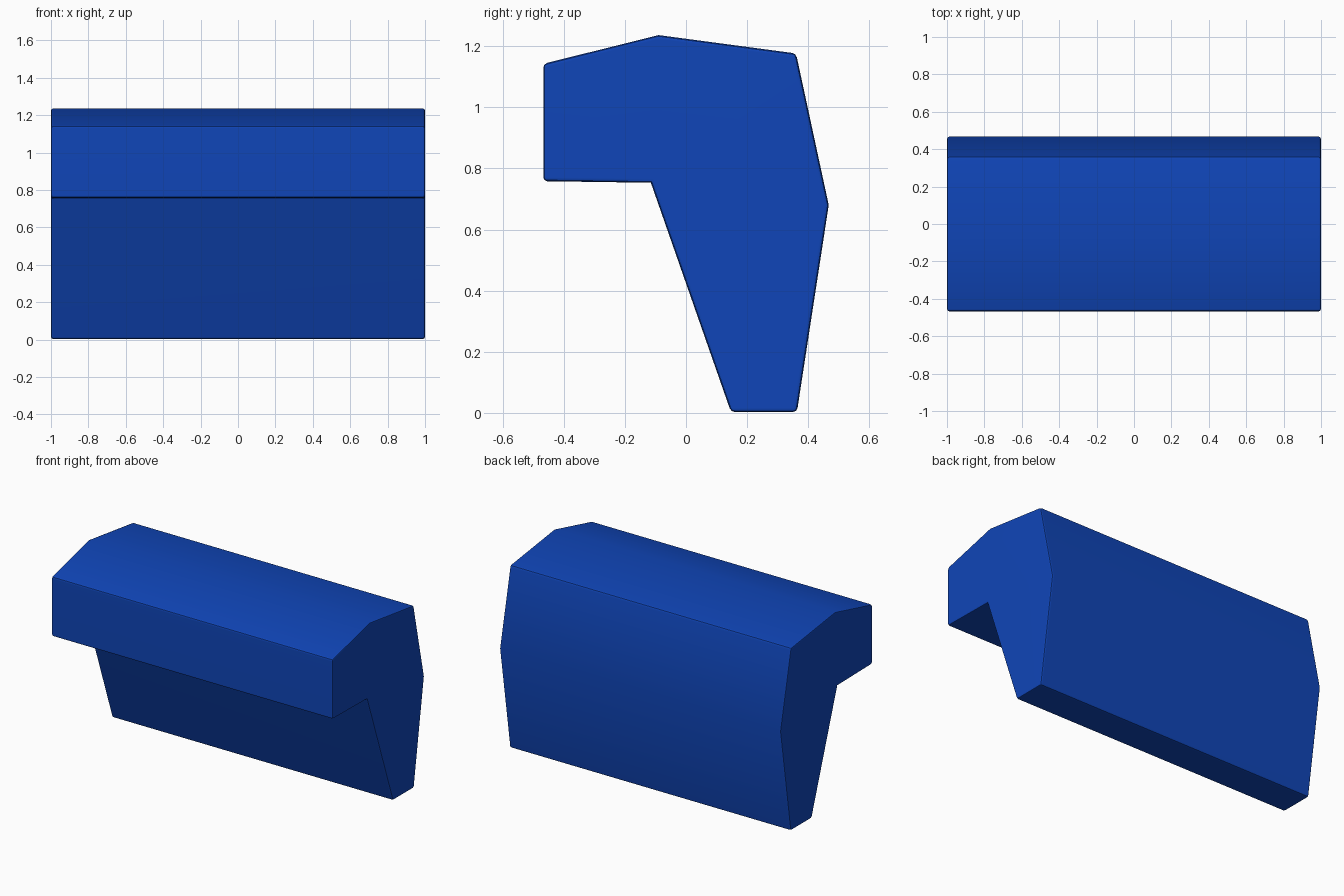
import bpy
import bmesh
import math

cube = bpy.data.objects.get("Cube")
if cube:
    bpy.data.objects.remove(cube, do_unlink=True)

# Blue finish
blue = bpy.data.materials.new("deep_blue")
blue.use_nodes = True
color = (0.005, 0.06, 0.48, 1)
blue.diffuse_color = color
blue.node_tree.nodes["Principled BSDF"].inputs["Base Color"].default_value = color

# Side outline of the block as (y, z): overhanging lip, peaked top, bowed back, tapered foot
outline = [
    (-0.467, 1.142), (-0.09, 1.236), (0.36, 1.176), (0.467, 0.68),
    (0.363, 0.003), (0.147, 0.003), (-0.115, 0.753), (-0.467, 0.758),
]

# Extrude the outline across the full width
bm = bmesh.new()
side = bm.faces.new([bm.verts.new((-1, y, z)) for y, z in outline])
extruded = bmesh.ops.extrude_face_region(bm, geom=[side])
new_verts = [v for v in extruded["geom"] if isinstance(v, bmesh.types.BMVert)]
bmesh.ops.translate(bm, verts=new_verts, vec=(2, 0, 0))
bmesh.ops.recalc_face_normals(bm, faces=bm.faces)

# Soften the crisp convex edges, keeping the inner corner sharp
crisp = [e for e in bm.edges
         if e.is_convex and e.calc_face_angle() > math.radians(30)]
bmesh.ops.bevel(bm, geom=crisp, offset=0.013, offset_type='OFFSET', segments=2,
                profile=0.5, affect='EDGES', clamp_overlap=True)
bmesh.ops.recalc_face_normals(bm, faces=bm.faces)

mesh = bpy.data.meshes.new("overhang_block")
bm.to_mesh(mesh)
bm.free()
mesh.materials.append(blue)
block = bpy.data.objects.new("overhang_block", mesh)
bpy.context.collection.objects.link(block)

# Smooth the shallow ridges, keep the steep ones sharp
bpy.ops.object.select_all(action='DESELECT')
block.select_set(True)
bpy.context.view_layer.objects.active = block
bpy.ops.object.shade_smooth_by_angle(angle=math.radians(30))

# Weight normals by area so the large faces stay flat beside the bevels
weighted = block.modifiers.new("even_shading", 'WEIGHTED_NORMAL')
weighted.keep_sharp = True
